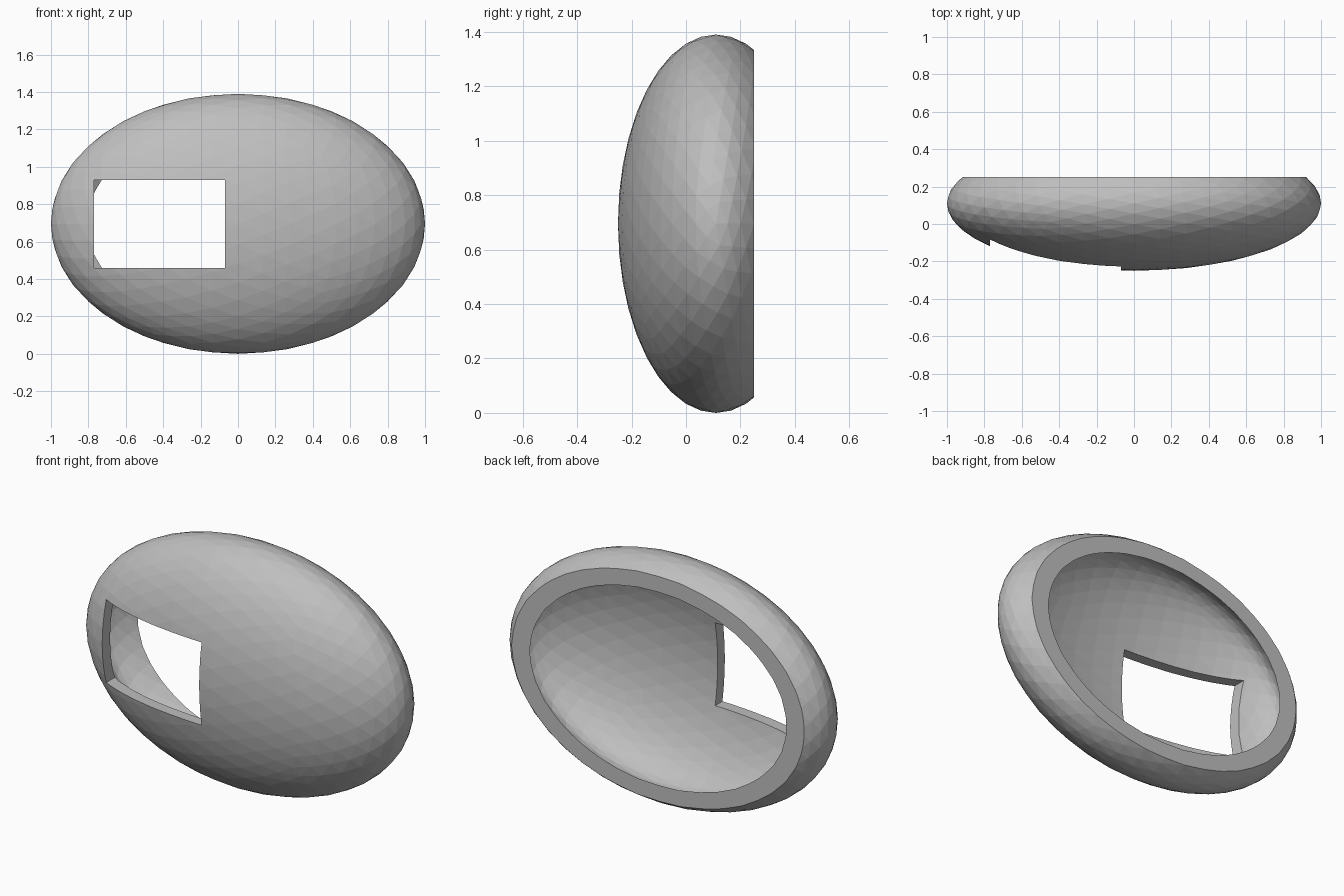
import bpy, bmesh
from mathutils import Vector

if "Cube" in bpy.data.objects:
    bpy.data.objects.remove(bpy.data.objects["Cube"], do_unlink=True)

RX, RY, RZ = 1.0, 0.36, 0.695
CENTRE = Vector((0, 0.11, RZ))
BACK = 0.25
WALL = 0.064
LEFT, RIGHT, BOTTOM, TOP = -0.77, -0.07, 0.46, 0.93


def add_bowl(bm, inset):
    """Add a faceted ellipsoid with its pole along x, moved inwards by inset."""
    for v in bmesh.ops.create_icosphere(bm, subdivisions=4, radius=1)["verts"]:
        z, x, y = v.co.y, v.co.z, v.co.x
        normal = Vector((x / RX, y / RY, z / RZ)).normalized()
        v.co = CENTRE + Vector((x * RX, y * RY, z * RZ)) - normal * inset


def slice_mesh(bm, axis, value, clear=False):
    """Cut the mesh along a plane square to one axis."""
    point, normal = Vector((0, 0, 0)), Vector((0, 0, 0))
    point[axis], normal[axis] = value, 1
    bmesh.ops.bisect_plane(bm, geom=bm.verts[:] + bm.edges[:] + bm.faces[:], dist=0.000001,
                           plane_co=point, plane_no=normal, clear_outer=clear)


# Outer and inner walls, open at the back
bm = bmesh.new()
for inset in (0, WALL):
    add_bowl(bm, inset)
slice_mesh(bm, 1, BACK, clear=True)

# Flat rim filling the ring between the walls
bmesh.ops.triangle_fill(bm, edges=[e for e in bm.edges if e.is_boundary],
                        use_beauty=True, use_dissolve=False, normal=(0, 1, 0))

# Rectangular window through the front of both walls
sides = ((0, LEFT), (0, RIGHT), (2, BOTTOM), (2, TOP))
for axis, value in sides:
    slice_mesh(bm, axis, value)
opening = []
for f in bm.faces:
    c = f.calc_center_median()
    if LEFT < c.x < RIGHT and BOTTOM < c.z < TOP and c.y < 0.1:
        opening.append(f)
bmesh.ops.delete(bm, geom=opening, context="FACES")

# Flat jambs between the walls, one per side of the window
edge_sets = [[e for e in bm.edges if e.is_boundary
              and all(abs(v.co[axis] - value) < 0.00001 for v in e.verts)]
             for axis, value in sides]
for edges in edge_sets:
    bmesh.ops.bridge_loops(bm, edges=edges)
bmesh.ops.recalc_face_normals(bm, faces=bm.faces[:])

mesh = bpy.data.meshes.new("shell")
bm.to_mesh(mesh)
bm.free()
shell = bpy.data.objects.new("shell", mesh)
bpy.context.scene.collection.objects.link(shell)

# Single grey surface
grey = bpy.data.materials.new("mid grey")
grey.use_nodes = True
colour = (0.52, 0.52, 0.52, 1)
grey.diffuse_color = colour
grey.node_tree.nodes["Principled BSDF"].inputs["Base Color"].default_value = colour
mesh.materials.append(grey)
